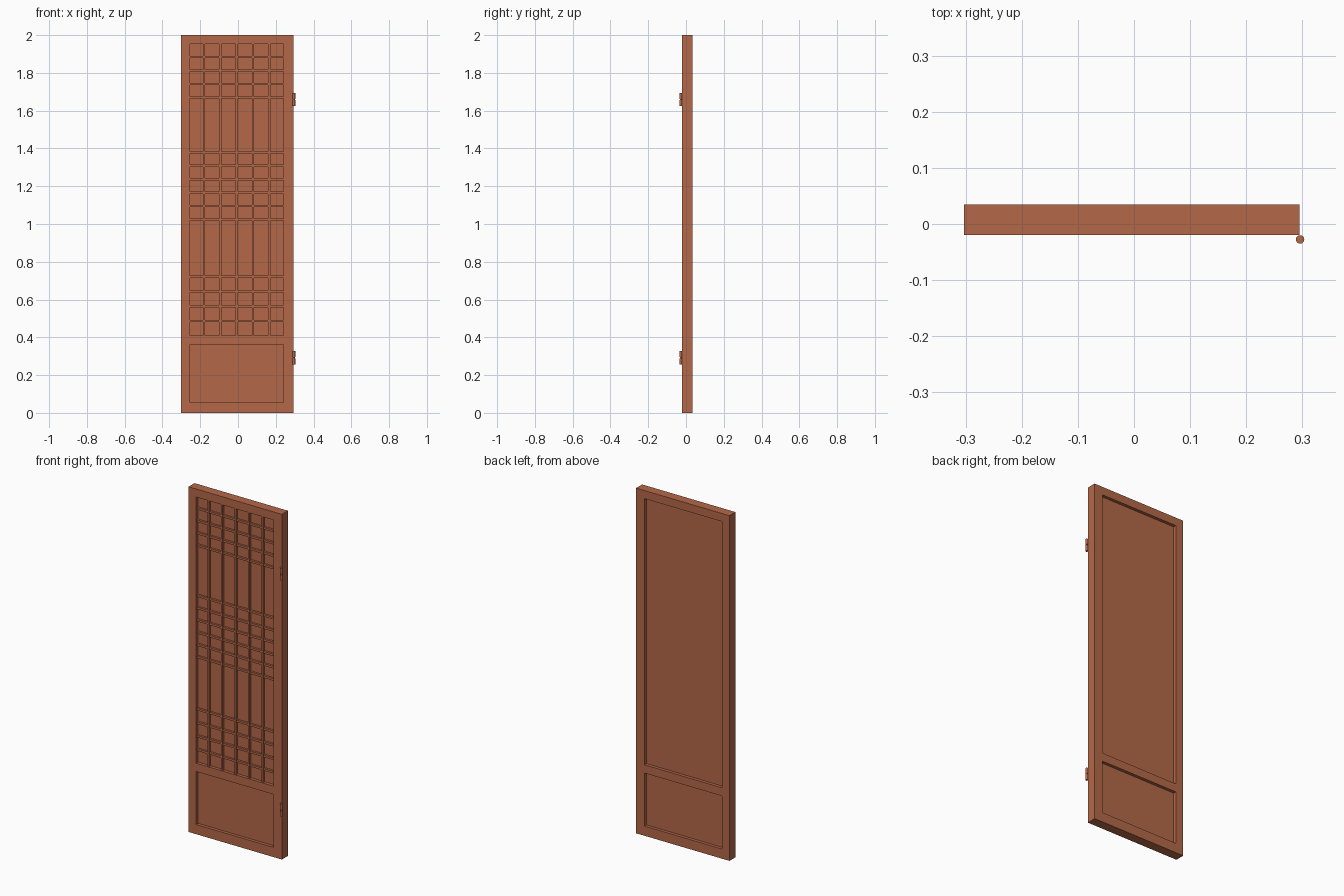
import bpy
import bmesh
from mathutils import Matrix, Vector

cube = bpy.data.objects.get("Cube")
if cube:
    bpy.data.objects.remove(cube, do_unlink=True)

wood = bpy.data.materials.new("reddish_brown_wood")
wood.use_nodes = True
colour = (0.456, 0.138, 0.065, 1)
wood.diffuse_color = colour
bsdf = wood.node_tree.nodes["Principled BSDF"]
bsdf.inputs["Base Color"].default_value = colour
bsdf.inputs["Roughness"].default_value = 0.8


def add_box(bm, x0, x1, y0, y1, z0, z1):
    centre = Vector((x0 + x1, y0 + y1, z0 + z1)) / 2
    size = Matrix.Diagonal((x1 - x0, y1 - y0, z1 - z0, 1))
    bmesh.ops.create_cube(bm, size=1, matrix=Matrix.Translation(centre) @ size)


def finish(name, bm):
    mesh = bpy.data.meshes.new(name)
    bm.to_mesh(mesh)
    bm.free()
    mesh.materials.append(wood)
    obj = bpy.data.objects.new(name, mesh)
    bpy.context.collection.objects.link(obj)
    return obj


LEFT, RIGHT = -0.303, 0.295        # outer sides
IN_L, IN_R = -0.254, 0.241         # opening sides
FRONT, BACK = -0.02, 0.035
PANEL_FRONT, PANEL_BACK = -0.002, 0.017
OPENINGS = {"lower": (0.056, 0.363), "upper": (0.411, 1.953)}

# Frame: a grid of faces with two openings, extruded to the door's depth
bm = bmesh.new()
xs = (LEFT, IN_L, IN_R, RIGHT)
zs = (0, *OPENINGS["lower"], *OPENINGS["upper"], 2)
grid = [[bm.verts.new((x, FRONT, z)) for x in xs] for z in zs]
for row in range(5):
    for col in range(3):
        if col == 1 and row in (1, 3):
            continue
        bm.faces.new((grid[row][col], grid[row][col + 1],
                      grid[row + 1][col + 1], grid[row + 1][col]))
extruded = bmesh.ops.extrude_face_region(bm, geom=bm.faces[:], use_keep_orig=True)
moved = [v for v in extruded["geom"] if isinstance(v, bmesh.types.BMVert)]
bmesh.ops.translate(bm, verts=moved, vec=(0, BACK - FRONT, 0))
bmesh.ops.recalc_face_normals(bm, faces=bm.faces[:])
bmesh.ops.dissolve_limit(bm, angle_limit=0.01, verts=bm.verts[:], edges=bm.edges[:])
finish("door_frame", bm)

# Recessed panels
for name, (z0, z1) in OPENINGS.items():
    bm = bmesh.new()
    add_box(bm, IN_L, IN_R, PANEL_FRONT, PANEL_BACK, z0, z1)
    finish(name + "_panel", bm)

# Lattice: five uprights and three groups of crossbars
z0, z1 = OPENINGS["upper"]
HALF = 0.006
bm = bmesh.new()
for i in range(-2, 3):
    x = -0.007 + i * 0.0865
    add_box(bm, x - HALF, x + HALF, -0.015, PANEL_FRONT, z0, z1)
finish("lattice_uprights", bm)

bm = bmesh.new()
for start, step, count in ((1.67, 0.0715, 4), (1.024, 0.071, 6), (0.487, 0.078, 4)):
    for i in range(count):
        z = start + i * step
        add_box(bm, IN_L, IN_R, -0.014, PANEL_FRONT, z - HALF, z + HALF)
finish("lattice_crossbars", bm)

# Hinges: two knuckles on a thin pin
for name, middle in (("lower", 0.292), ("upper", 1.659)):
    bm = bmesh.new()
    for offset, radius, height in ((-0.019, 0.0075, 0.032), (0.019, 0.0075, 0.032),
                                   (0, 0.0055, 0.01)):
        place = Matrix.Translation((0.296, -0.0275, middle + offset))
        bmesh.ops.create_cone(bm, cap_ends=True, segments=16, radius1=radius,
                              radius2=radius, depth=height, matrix=place)
    hinge = finish(name + "_hinge", bm)
    bpy.ops.object.select_all(action="DESELECT")
    hinge.select_set(True)
    bpy.context.view_layer.objects.active = hinge
    bpy.ops.object.shade_smooth_by_angle()
